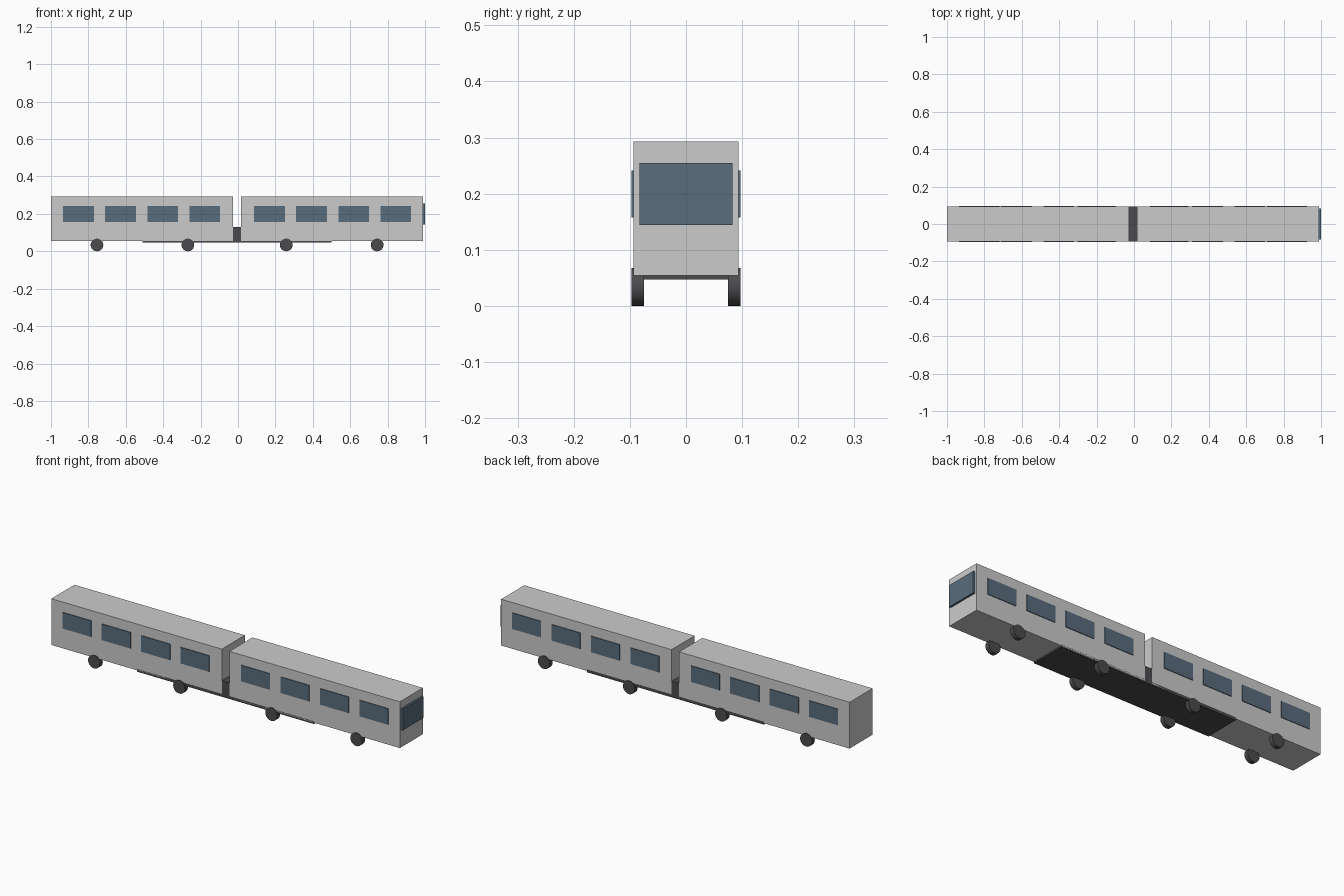
import bpy
from math import radians

if "Cube" in bpy.data.objects:
    bpy.data.objects.remove(bpy.data.objects["Cube"])

CX = -0.005          # mirror centre of the two cars (windscreen sticks out at +x)
HALF_W = 0.094       # half width of the body


def material(name, rgb):
    m = bpy.data.materials.new(name)
    m.diffuse_color = (*rgb, 1)
    m.use_nodes = True
    m.node_tree.nodes["Principled BSDF"].inputs["Base Color"].default_value = m.diffuse_color
    return m


GLASS = material("glass", (0.10, 0.15, 0.20))
DARK = material("dark_grey", (0.07, 0.07, 0.075))


def box(name, x, y, z, mat=None):
    """Box from (min, max) ranges on each axis."""
    r = (x, y, z)
    bpy.ops.mesh.primitive_cube_add(size=1, location=[(a + b) / 2 for a, b in r])
    o = bpy.context.object
    o.name = name
    o.scale = [b - a for a, b in r]
    bpy.ops.object.transform_apply(location=False, rotation=False, scale=True)
    if mat:
        o.data.materials.append(mat)
    return o


def wheel(name, x, y):
    bpy.ops.mesh.primitive_cylinder_add(vertices=24, radius=0.034, depth=0.023,
                                        location=(x, y, 0.034),
                                        rotation=(radians(90), 0, 0))
    o = bpy.context.object
    o.name = name
    o.data.materials.append(DARK)
    bpy.ops.object.shade_smooth_by_angle()


for s, car in ((-1, "rear"), (1, "front")):
    # Car body
    box(f"{car}_body", sorted((CX + s * 0.0215, CX + s * 0.995)),
        (-HALF_W, HALF_W), (0.054, 0.293))

    for side, label in ((-1, "right"), (1, "left")):
        # Row of side windows, standing slightly proud of the wall
        for i in range(4):
            c = CX + s * (0.173 + 0.225 * i)
            box(f"{car}_window_{label}_{i + 1}", (c - 0.082, c + 0.082),
                sorted((side * 0.090, side * 0.0975)), (0.158, 0.241), GLASS)
        # Two wheels per side
        for i, d in enumerate((0.263, 0.749)):
            wheel(f"{car}_wheel_{label}_{i + 1}", CX + s * d, side * 0.086)

# Windscreen on the leading end
box("windscreen", (0.984, 1.0), (-0.083, 0.083), (0.144, 0.255), GLASS)

# Low gangway block between the cars and the plate below it
box("gangway", (CX - 0.0215, CX + 0.0215), (-HALF_W, HALF_W), (0.054, 0.13), DARK)
box("coupling_plate", (CX - 0.505, CX + 0.505), (-HALF_W, HALF_W), (0.047, 0.062), DARK)
